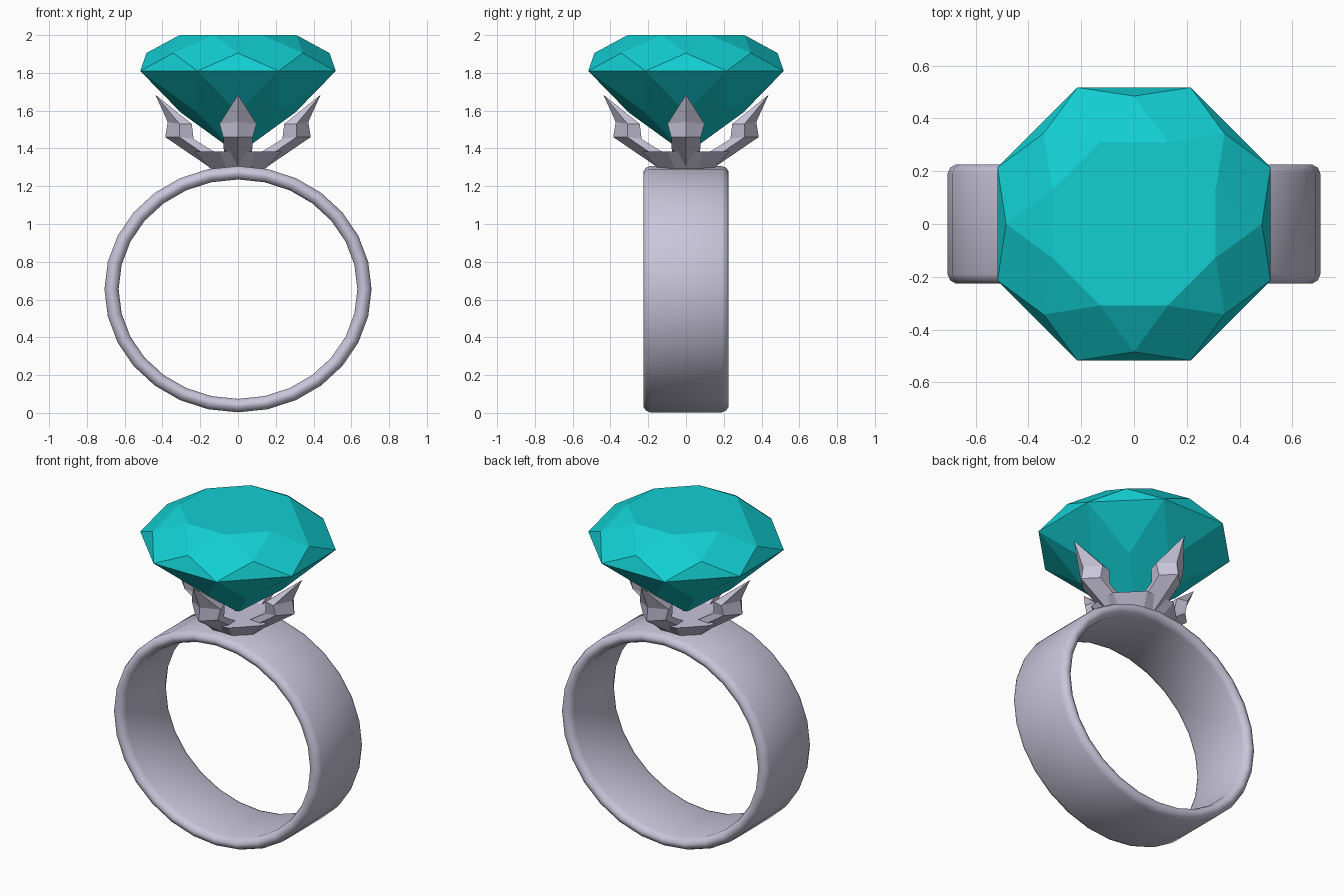
import bpy, bmesh, math
from math import sin, cos, pi

if "Cube" in bpy.data.objects:
    bpy.data.objects.remove(bpy.data.objects["Cube"])


def material(name, rgb):
    m = bpy.data.materials.new(name)
    m.diffuse_color = (*rgb, 1)
    m.use_nodes = True
    m.node_tree.nodes["Principled BSDF"].inputs["Base Color"].default_value = m.diffuse_color
    return m


silver = material("silver", (0.58, 0.56, 0.70))
teal = material("teal", (0.006, 0.62, 0.65))


def make(name, verts, faces, mat):
    mesh = bpy.data.meshes.new(name)
    mesh.from_pydata(verts, [], faces)
    bm = bmesh.new()
    bm.from_mesh(mesh)
    bmesh.ops.recalc_face_normals(bm, faces=bm.faces)
    bm.to_mesh(mesh)
    bm.free()
    mesh.materials.append(mat)
    ob = bpy.data.objects.new(name, mesh)
    bpy.context.collection.objects.link(ob)
    return ob


def circle(r, z, offset=0.0, n=8):
    return [(r * cos((i + offset) * 2 * pi / n), r * sin((i + offset) * 2 * pi / n), z)
            for i in range(n)]


# Band: rounded flat section swept round a slightly wide oval
profile = [(0, .19), (.01, .213), (.03, .225), (.045, .225), (.065, .213), (.075, .19)]
profile += [(t, -y) for t, y in reversed(profile)]
N, P = 28, len(profile)
verts = [((.707 - t) * sin(2 * pi * i / N), y, .655 + (.652 - t * .95) * cos(2 * pi * i / N))
         for i in range(N) for t, y in profile]
faces = [(i * P + j, i * P + (j + 1) % P, (i + 1) % N * P + (j + 1) % P, (i + 1) % N * P + j)
         for i in range(N) for j in range(P)]
band = make("band", verts, faces, silver)
bpy.context.view_layer.objects.active = band
band.select_set(True)
bpy.ops.object.shade_smooth_by_angle(angle=math.radians(50))

# Gem: table, crown kites, girdle, pavilion kites and point
table, crown = circle(.335, 2.0, .5), circle(.485, 1.905)
girdle, pavilion = circle(.56, 1.81, .5), circle(.303, 1.59)
verts = table + crown + girdle + pavilion + [(0, 0, 1.37)]
faces = [tuple(range(8))]
for i in range(8):
    k, p = (i + 1) % 8, (i - 1) % 8
    faces += [(p, i, 8 + i),                      # star facet
              (i, 8 + i, 16 + i, 8 + k),          # crown kite
              (16 + p, 16 + i, 8 + i),            # upper girdle facet
              (16 + p, 16 + i, 24 + i),           # lower girdle facet
              (16 + i, 24 + i, 32, 24 + k)]       # pavilion kite
make("gem", verts, faces, teal)

# Setting base: eight-sided flared cup under the gem
verts = circle(.16, 1.295, .5) + circle(.25, 1.385, .5)
faces = [tuple(range(8)), tuple(range(8, 16))]
faces += [(i, (i + 1) % 8, 8 + (i + 1) % 8, 8 + i) for i in range(8)]
make("setting_base", verts, faces, silver)

# Prongs: ridged section (ridge, side, inner) rising to a flared tip
# each row: ridge r,z / side r,z,half-width / inner r,z,half-width
rows = [(.15, 1.30, .20, 1.385, .075, .13, 1.385, .07),
        (.385, 1.46, .31, 1.46, .078, .235, 1.45, .07),
        (.372, 1.54, .31, 1.53, .098, .245, 1.53, .08)]
for n in range(4):
    c, s = cos(n * pi / 2), sin(n * pi / 2)
    local = []
    for a, az, b, bz, bw, d, dz, dw in rows:
        local += [(a, 0, az), (b, bw, bz), (d, dw, dz), (d, -dw, dz), (b, -bw, bz)]
    local.append((.438, 0, 1.685))
    verts = [(x * c - y * s, x * s + y * c, z) for x, y, z in local]
    faces = [(0, 1, 2, 3, 4)]
    for j in range(5):
        k = (j + 1) % 5
        faces += [(j, k, 5 + k, 5 + j), (5 + j, 5 + k, 10 + k, 10 + j), (10 + j, 10 + k, 15)]
    make(f"prong_{n + 1}", verts, faces, silver)
